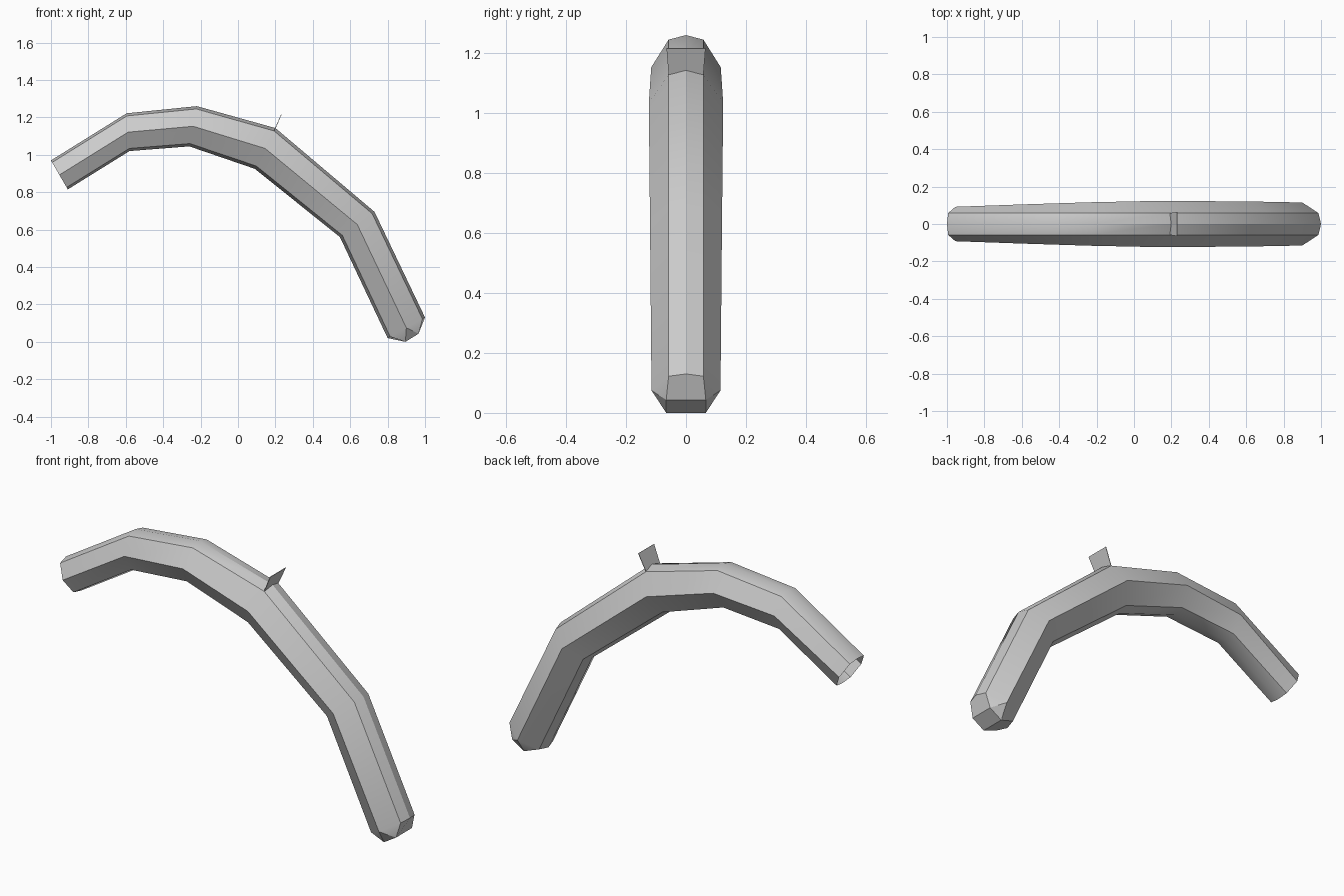
import bpy
import bmesh
import math

cube = bpy.data.objects.get("Cube")
if cube:
    bpy.data.objects.remove(cube, do_unlink=True)

grey = bpy.data.materials.new("plain grey")
grey.use_nodes = True
color = (0.6, 0.6, 0.6, 1)
grey.diffuse_color = color
grey.node_tree.nodes["Principled BSDF"].inputs["Base Color"].default_value = color


def finish(name, bm):
    mesh = bpy.data.meshes.new(name)
    bm.to_mesh(mesh)
    bm.free()
    mesh.materials.append(grey)
    obj = bpy.data.objects.new(name, mesh)
    bpy.context.collection.objects.link(obj)
    return obj


# Stations along the arch: top x, top z, bottom x, bottom z, half width
stations = [
    (-1.0, 0.97, -0.91, 0.815, 0.092),
    (-0.595, 1.222, -0.58, 1.02, 0.105),
    (-0.22, 1.26, -0.26, 1.045, 0.116),
    (0.20, 1.143, 0.09, 0.925, 0.124),
    (0.73, 0.695, 0.545, 0.56, 0.12),
    (1.0, 0.13, 0.80, 0.02, 0.115),
]
RIM = 0.058      # half width of the flat top and bottom strips
DROP = 0.86      # height of the strip edges relative to the ridge


def ring(bm, tx, tz, bx, bz, width):
    cx, cz, hx, hz = (tx + bx) / 2, (tz + bz) / 2, (tx - bx) / 2, (tz - bz) / 2
    section = [(0, 1), (RIM, DROP), (width, 0), (RIM, -DROP),
               (0, -1), (-RIM, -DROP), (-width, 0), (-RIM, DROP)]
    return [bm.verts.new((cx + hx * h, y, cz + hz * h)) for y, h in section]


# Eight-sided curved tube, open at the raised end
bm = bmesh.new()
rings = [ring(bm, *s) for s in stations]
for a, b in zip(rings, rings[1:]):
    for i in range(8):
        j = (i + 1) % 8
        bm.faces.new((a[i], a[j], b[j], b[i]))

# Chamfered tip closing the low end
tip = {(side, up): bm.verts.new((0.965 if up else 0.895, side * 0.066,
                                 0.043 if up else 0.0))
       for side in (1, -1) for up in (True, False)}
end = rings[-1]
for up, loop in ((True, (7, 0, 1)), (False, (3, 4, 5))):
    first, last = (-1, 1) if up else (1, -1)
    bm.faces.new([end[i] for i in loop] + [tip[last, up], tip[first, up]])
for side, (hi, mid, lo) in ((1, (1, 2, 3)), (-1, (7, 6, 5))):
    bm.faces.new((end[hi], end[mid], tip[side, True]))
    bm.faces.new((end[mid], end[lo], tip[side, False]))
    bm.faces.new((end[mid], tip[side, False], tip[side, True]))
bm.faces.new((tip[1, True], tip[1, False], tip[-1, False], tip[-1, True]))
bmesh.ops.recalc_face_normals(bm, faces=bm.faces)
# Keep the shell facing outward
if bm.calc_volume(signed=True) < 0:
    bmesh.ops.reverse_faces(bm, faces=bm.faces)
tube = finish("curved_tube", bm)
bpy.ops.object.select_all(action="DESELECT")
tube.select_set(True)
bpy.context.view_layer.objects.active = tube
bpy.ops.object.shade_smooth_by_angle(angle=math.radians(30))

# Small upright flap on the outer bend
bm = bmesh.new()
outline = [(0.193, -RIM, 1.128), (0.20, 0, 1.143), (0.193, RIM, 1.128),
           (0.232, 0.065, 1.216), (0.232, -0.065, 1.216)]
bm.faces.new([bm.verts.new(p) for p in outline])
flap = finish("small_flap", bm)
thick = flap.modifiers.new("thickness", "SOLIDIFY")
thick.thickness = 0.003
thick.offset = 0
